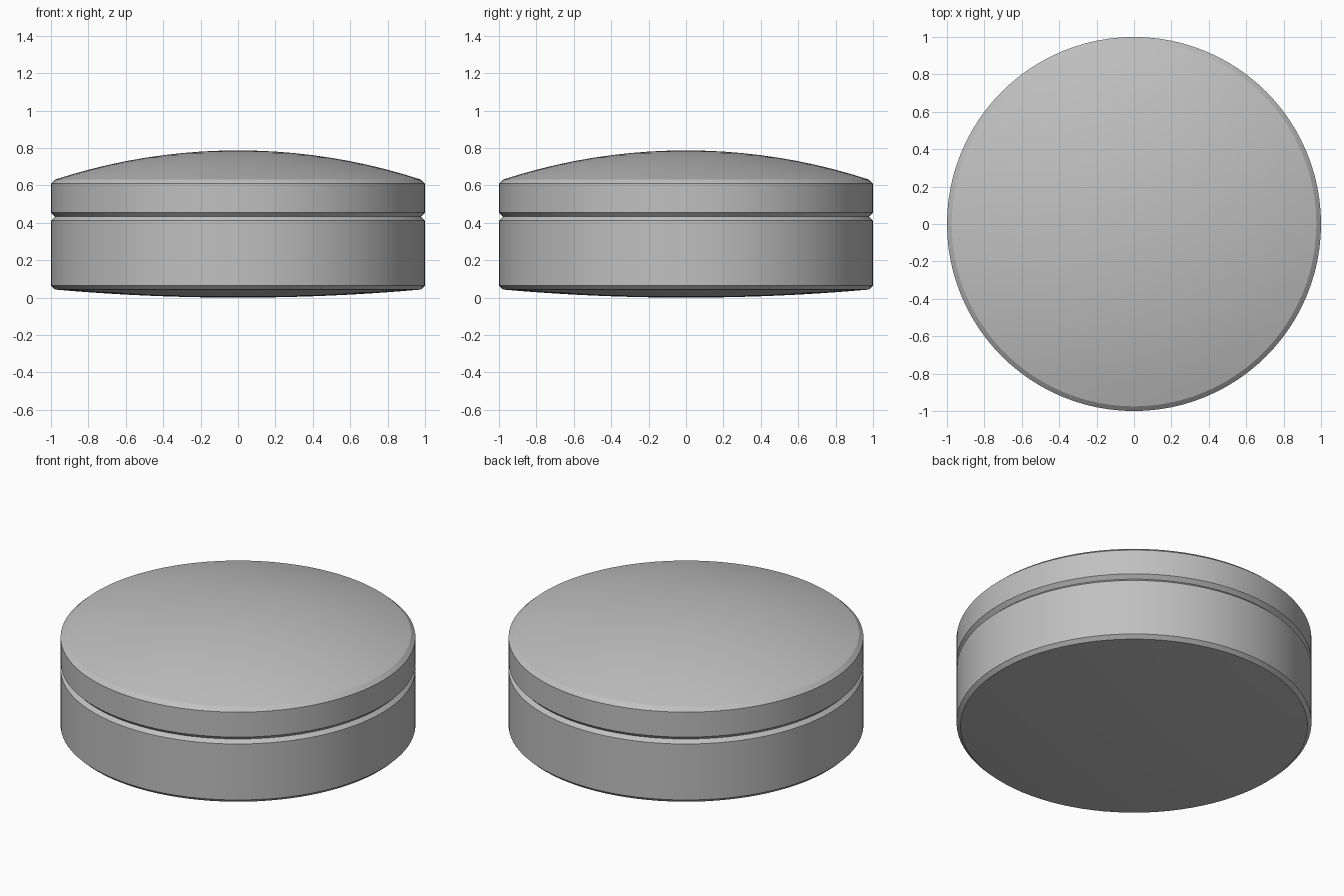
import bpy, bmesh, math
from mathutils import Matrix, Vector

cube = bpy.data.objects.get("Cube")
if cube:
    bpy.data.objects.remove(cube, do_unlink=True)

SEGMENTS = 96

grey = bpy.data.materials.new("plain grey")
grey.use_nodes = True
colour = (0.53, 0.53, 0.53, 1.0)
grey.diffuse_color = colour
grey.node_tree.nodes["Principled BSDF"].inputs["Base Color"].default_value = colour


def cap(rim_r, rim_z, centre_z, steps=10):
    """Profile of a shallow spherical cap, from the axis out to the rim."""
    h = centre_z - rim_z
    radius = (rim_r ** 2 + h ** 2) / (2 * abs(h))
    full = math.asin(rim_r / radius)
    side = math.copysign(1, h)
    return [(radius * math.sin(full * i / steps),
             centre_z - side * radius * (1 - math.cos(full * i / steps)))
            for i in range(steps + 1)]


def lathe(name, profile):
    """Spin an (r, z) profile around the z axis."""
    bm = bmesh.new()
    verts = [bm.verts.new((r, 0, z)) for r, z in profile]
    edges = [bm.edges.new(pair) for pair in zip(verts, verts[1:])]
    bmesh.ops.spin(bm, geom=verts + edges, cent=(0, 0, 0), axis=(0, 0, 1),
                   angle=math.tau, steps=SEGMENTS, use_merge=True)
    bmesh.ops.remove_doubles(bm, verts=bm.verts, dist=1e-4)
    # Point the faces away from the middle of the body
    middle = Vector((0, 0, 0.433))
    bm.normal_update()
    flip = [f for f in bm.faces if f.normal.dot(f.calc_center_median() - middle) < 0]
    bmesh.ops.reverse_faces(bm, faces=flip)
    mesh = bpy.data.meshes.new(name)
    bm.to_mesh(mesh)
    bm.free()
    mesh.materials.append(grey)
    obj = bpy.data.objects.new(name, mesh)
    bpy.context.collection.objects.link(obj)
    bpy.ops.object.select_all(action='DESELECT')
    obj.select_set(True)
    bpy.context.view_layer.objects.active = obj
    bpy.ops.object.shade_smooth_by_angle(angle=math.radians(20))
    return obj


# Domed lid: crown, bevelled rim, wall, and the upper half of the groove
lathe("lid", cap(0.975, 0.632, 0.787)
      + [(1.0, 0.61), (1.0, 0.455), (0.978, 0.433)])

# Base: slightly bulging underside, bevelled foot, wall, lower half of the groove
lathe("base", cap(0.978, 0.043, 0.0)
      + [(1.0, 0.064), (1.0, 0.412), (0.978, 0.433)])
